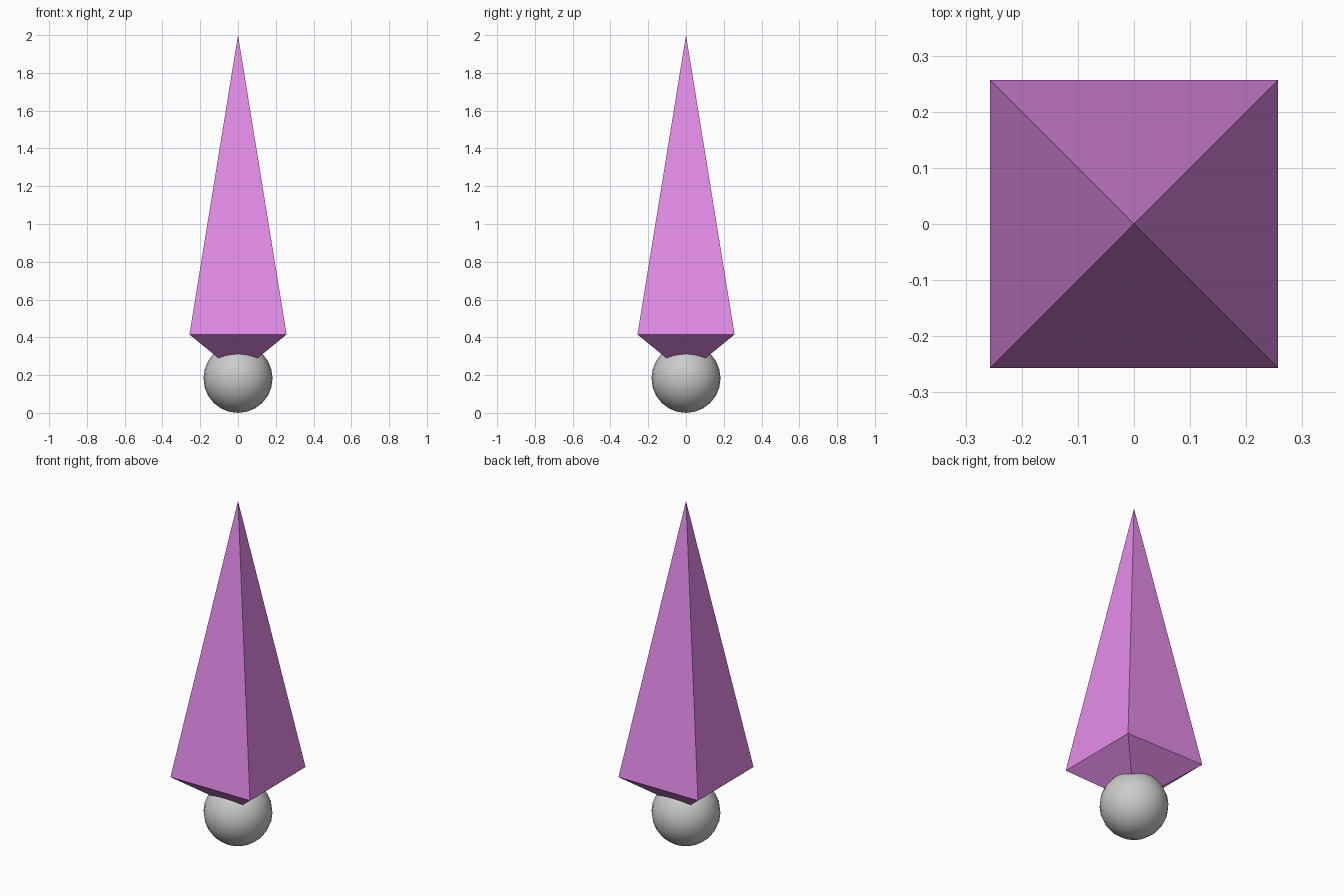
import bpy

if "Cube" in bpy.data.objects:
    bpy.data.objects.remove(bpy.data.objects["Cube"])

# Spike: stretched octahedron with a low square waist
h, waist, top, bottom = 0.257, 0.415, 2.0, 0.205
verts = [(-h, -h, waist), (h, -h, waist), (h, h, waist), (-h, h, waist),
         (0, 0, top), (0, 0, bottom)]
faces = []
for i in range(4):
    j = (i + 1) % 4
    faces += [(i, j, 4), (j, i, 5)]
mesh = bpy.data.meshes.new("spike")
mesh.from_pydata(verts, [], faces)
spike = bpy.data.objects.new("spike", mesh)
bpy.context.collection.objects.link(spike)

mat = bpy.data.materials.new("pink_violet")
mat.diffuse_color = (0.78, 0.26, 0.82, 1)
mat.use_nodes = True
mat.node_tree.nodes["Principled BSDF"].inputs["Base Color"].default_value = mat.diffuse_color
mesh.materials.append(mat)

# Ball joint under the spike
r = 0.183
bpy.ops.mesh.primitive_uv_sphere_add(segments=24, ring_count=12, radius=r, location=(0, 0, r))
ball = bpy.context.object
ball.name = "base_ball"
bpy.ops.object.shade_smooth()
